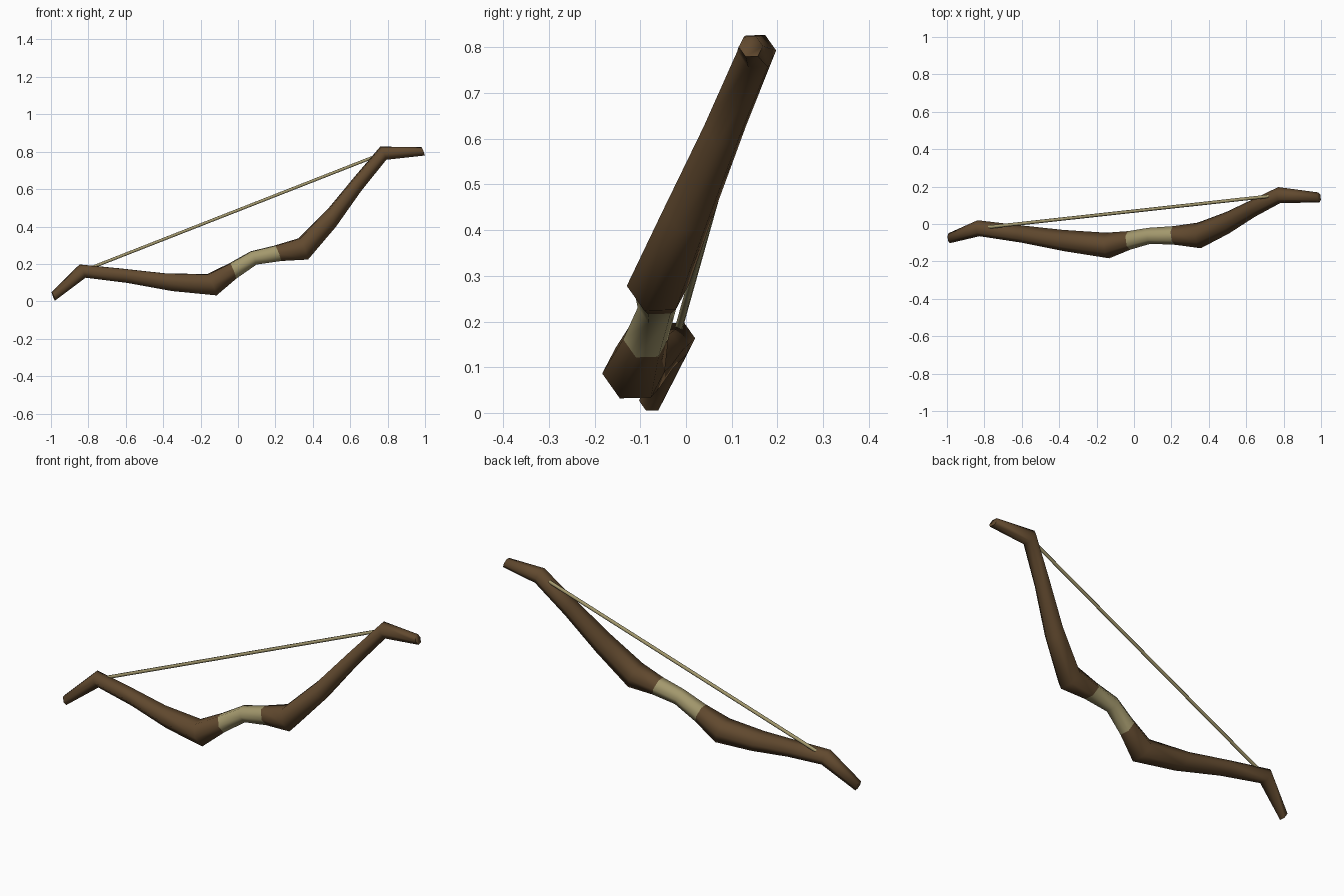
import bpy, bmesh, math
from mathutils import Vector

if "Cube" in bpy.data.objects:
    bpy.data.objects.remove(bpy.data.objects["Cube"])

# Bow plane: length axis, string-side direction, and plane normal
CENTRE = Vector((0.083, -0.063, 0.232))
AXIS = Vector((0.926, 0.102, 0.363)).normalized()
BACK = Vector((-0.37, 0.433, 0.822))
BACK = (BACK - BACK.dot(AXIS) * AXIS).normalized()
SIDE = AXIS.cross(BACK)


def material(name, rgb):
    m = bpy.data.materials.new(name)
    m.diffuse_color = (*rgb, 1)
    m.use_nodes = True
    m.node_tree.nodes["Principled BSDF"].inputs["Base Color"].default_value = m.diffuse_color
    return m


WOOD = material("brown wood", (0.120, 0.067, 0.028))
WRAP = material("pale wrap", (0.367, 0.315, 0.153))


def tube(name, rings, mats, pick=lambda i: 0, sides=6):
    """Sweep polygon rings (along, back, radius) that all face the length axis."""
    bm = bmesh.new()
    loops = []
    for t, s, r in rings:
        c = CENTRE + AXIS * t + BACK * s
        loops.append([bm.verts.new(c + r * (BACK * math.cos(a) + SIDE * math.sin(a)))
                      for a in (math.tau * k / sides for k in range(sides))])
    for i, (a, b) in enumerate(zip(loops, loops[1:])):
        for k in range(sides):
            j = (k + 1) % sides
            bm.faces.new((a[k], a[j], b[j], b[k])).material_index = pick(i)
    bm.faces.new(loops[0])
    bm.faces.new(loops[-1])
    bmesh.ops.recalc_face_normals(bm, faces=bm.faces)
    me = bpy.data.meshes.new(name)
    bm.to_mesh(me)
    bm.free()
    for m in mats:
        me.materials.append(m)
    ob = bpy.data.objects.new(name, me)
    bpy.context.collection.objects.link(ob)
    bpy.context.view_layer.objects.active = ob
    ob.select_set(True)
    bpy.ops.object.shade_smooth_by_angle(angle=math.radians(70))
    ob.select_set(False)
    return ob


# Half of the stave from grip edge to tip, mirrored about the grip centre
half = [(0.13, -0.027, 0.05), (0.264, -0.058, 0.069), (0.472, 0.051, 0.058),
        (0.675, 0.183, 0.047), (0.868, 0.298, 0.043), (1.067, 0.222, 0.027)]
rings = [(-t, s, r) for t, s, r in reversed(half)] + [(0, 0, 0.043)] + half

# Stave: the two middle spans are the wrapped grip
tube("bow_stave", rings, [WOOD, WRAP], lambda i: 1 if i in (5, 6) else 0)

# String between the two nocks
tube("bow_string", [(-0.865, 0.298, 0.009), (0.865, 0.298, 0.009)], [WRAP])
